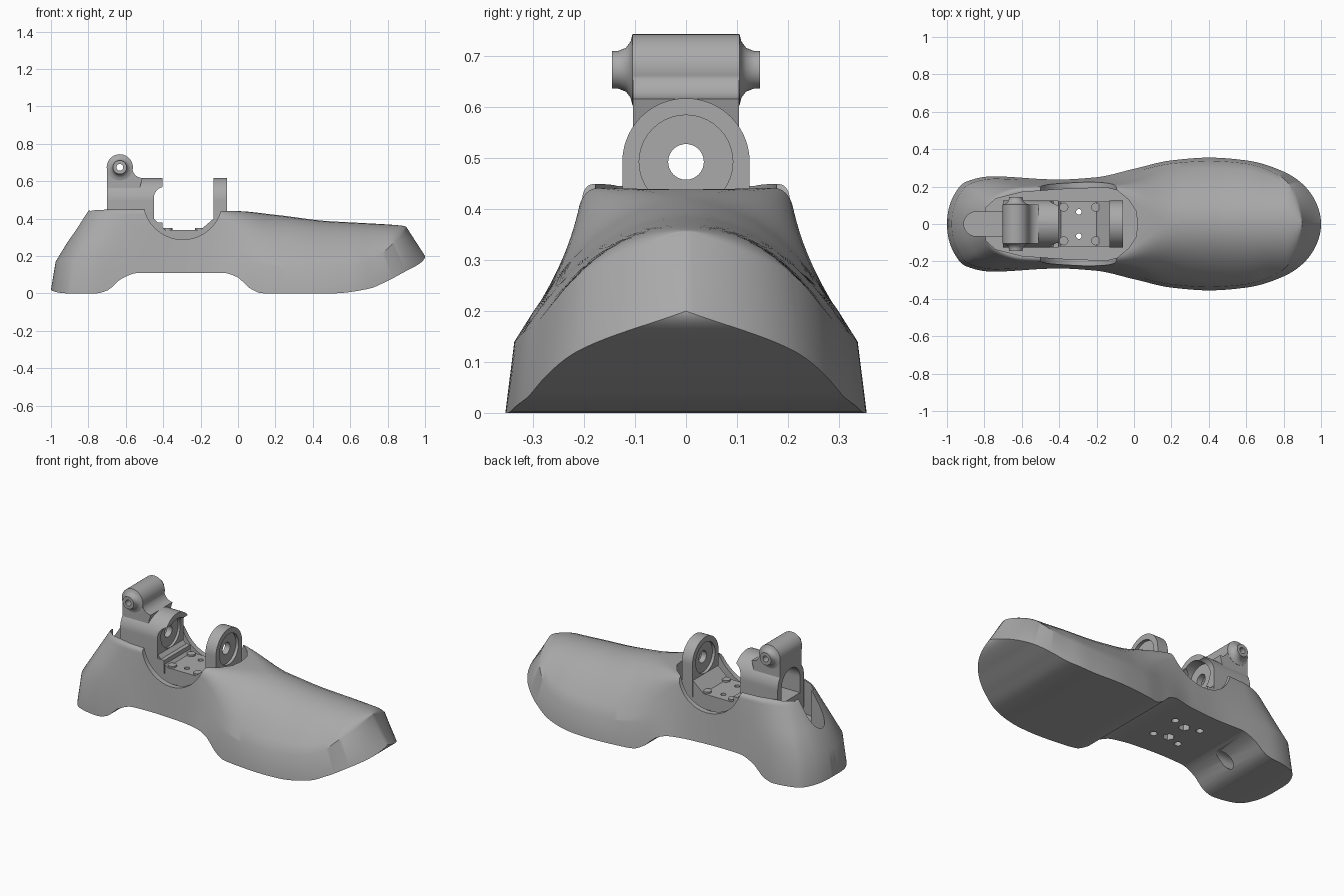
import bpy, bmesh, math
from mathutils import Matrix, Vector

cube = bpy.data.objects.get("Cube")
if cube:
    bpy.data.objects.remove(cube)

grey = bpy.data.materials.new("plain grey")
grey.use_nodes = True
COLOR = (0.4, 0.4, 0.4, 1)
grey.diffuse_color = COLOR
grey.node_tree.nodes["Principled BSDF"].inputs["Base Color"].default_value = COLOR


def finish(bm, name):
    bmesh.ops.remove_doubles(bm, verts=bm.verts, dist=0.0004)
    bmesh.ops.recalc_face_normals(bm, faces=bm.faces)
    mesh = bpy.data.meshes.new(name)
    bm.to_mesh(mesh)
    bm.free()
    mesh.materials.append(grey)
    ob = bpy.data.objects.new(name, mesh)
    bpy.context.collection.objects.link(ob)
    return ob


def prism(name, pts, axis, lo, hi):
    """Extrude a flat outline along an axis."""
    place = {"x": lambda a, b, h: (h, a, b), "y": lambda a, b, h: (a, h, b),
             "z": lambda a, b, h: (a, b, h)}[axis]
    bm = bmesh.new()
    face = bm.faces.new([bm.verts.new(place(a, b, lo)) for a, b in pts])
    new = bmesh.ops.extrude_face_region(bm, geom=[face])["geom"]
    move = Vector(place(0, 0, hi - lo))
    bmesh.ops.translate(bm, vec=move, verts=[g for g in new if isinstance(g, bmesh.types.BMVert)])
    return finish(bm, name)


def arc(ca, cb, r, start=0, end=360, n=40):
    full = end - start == 360
    steps = n if full else n + 1
    return [(ca + r * math.cos(math.radians(start + (end - start) * i / n)),
             cb + r * math.sin(math.radians(start + (end - start) * i / n))) for i in range(steps)]


def rod(name, axis, a, b, r, lo, hi, n=40):
    return prism(name, arc(a, b, r, n=n), axis, lo, hi)


def lathe_y(name, cx, cz, profile, n=40):
    """Revolve (radius, y) points around an axis along y."""
    bm = bmesh.new()
    rings = [[bm.verts.new((x, y, z)) for x, z in arc(cx, cz, r, n=n)] for r, y in profile]
    for p, q in zip(rings, rings[1:]):
        for i in range(n):
            bm.faces.new((p[i], p[(i + 1) % n], q[(i + 1) % n], q[i]))
    bm.faces.new(rings[0])
    bm.faces.new(rings[-1])
    return finish(bm, name)


def combine(ob, others, op="DIFFERENCE"):
    for other in others:
        mod = ob.modifiers.new("cut", "BOOLEAN")
        mod.operation, mod.object, mod.solver = op, other, "EXACT"
        bpy.context.view_layer.objects.active = ob
        bpy.ops.object.modifier_apply(modifier=mod.name)
        bpy.data.objects.remove(other)


def curve(table):
    """Smooth monotone curve through (x, value) points, rounded at both ends."""
    us = [math.acos(-x) for x, _ in table]
    vs = [v for _, v in table]
    s = [(vs[i + 1] - vs[i]) / (us[i + 1] - us[i]) for i in range(len(us) - 1)]
    m = [s[0]] + [2 * a * b / (a + b) if a * b > 0 else 0 for a, b in zip(s, s[1:])] + [s[-1]]

    def value(u):
        i = max(k for k in range(len(s)) if us[k] <= u + 1e-9)
        d = us[i + 1] - us[i]
        t = (u - us[i]) / d
        return ((1 + 2 * t) * (1 - t) ** 2 * vs[i] + t * (1 - t) ** 2 * d * m[i]
                + t * t * (3 - 2 * t) * vs[i + 1] + t * t * (t - 1) * d * m[i + 1])
    return value


# Foot shell: sections along its length, leaning at heel and toe
width = curve([(-1, 0), (-.97, .14), (-.9, .225), (-.75, .255), (-.4, .238), (-.2, .25), (0, .295),
               (.2, .34), (.4, .355), (.6, .34), (.8, .28), (.9, .215), (1, 0)])
sole = curve([(-1, .02), (-.9, 0), (-.76, 0), (-.7, .015), (-.62, .08), (-.53, .11), (-.08, .11),
              (0, .085), (.06, .03), (.13, 0), (.5, 0), (.7, .025), (.8, .067), (.9, .12), (1, .2)])
crease = curve([(-1, .17), (-.7, .19), (-.3, .22), (0, .16), (.4, .14), (.7, .17), (.8, .21), (.9, .275), (1, .355)])
ridge = curve([(-1, .44), (-.5, .45), (0, .44), (.2, .42), (.5, .385), (1, .355)])
corner = curve([(-1, 0), (-.97, .08), (-.85, .15), (-.6, .195), (-.3, .205), (0, .2), (.3, .19), (.7, .17), (1, 0)])
rounding = curve([(-1, .1), (-.15, .12), (.25, 1), (1, 1)])


def section(u):
    x = -math.cos(u)
    w, zb, zc, zt, v, r = (f(u) for f in (width, sole, crease, ridge, corner, rounding))
    toe = -.1 * max(0, (x - .5) / .5) ** 2
    heel = max(0, (-.6 - x) / .4)
    p, c, q = Vector((.95 * w, zc)), Vector((v, zt)), Vector((0, zt))
    a, b = c.lerp(p, r), c.lerp(q, r)
    upper = [p, p.lerp(a, .5)] + [a.lerp(c, i / 8).lerp(c.lerp(b, i / 8), i / 8) for i in range(9)] + [q]
    half = [(x, 0, zb), (x, w, zb)]
    for y, z in upper:
        f = (z - zc) / max(zt - zc, .001)
        half.append((x + toe + heel * (.025 + .165 * f), y, z))
    return half + [(x, -y, z) for x, y, z in half[-2:0:-1]]


bm = bmesh.new()
N = 110
rows = [[bm.verts.new(p) for p in section(math.pi * i / N)] for i in range(N + 1)]
for p, q in zip(rows, rows[1:]):
    for i in range(len(p)):
        j = (i + 1) % len(p)
        bm.faces.new((p[i], p[j], q[j], q[i]))
bmesh.ops.remove_doubles(bm, verts=bm.verts, dist=0.0004)
bmesh.ops.dissolve_degenerate(bm, dist=0.0004, edges=bm.edges)
shell = finish(bm, "foot_shell")

# Ankle opening, side scoops, heel slot and sole holes
rim = [(-.79, .09), (-.74, .135), (-.6, .17), (-.4, .185), (-.15, .195), (-.09, .18), (-.03, .13), (.01, .07), (.02, 0)]
rim += [(x, -y) for x, y in rim[-2::-1]]
slot = arc(-.845, 0, .065, 90, 270, 16) + [(-.7, -.065), (-.7, .065)]
scoop = arc(-.295, .5, .212, 180, 360, 32) + [(-.083, .7), (-.507, .7)]
cutters = [prism("opening", rim, "z", .25, .7), prism("heel_slot", slot, "z", .2, .7),
           prism("scoop", scoop, "y", -.5, .5), rod("heel_bore", "x", 0, .065, .036, -.78, -.5)]
for side in (-1, 1):
    cutters.append(rod("bolt_hole", "z", -.295, side * .065, .015, 0, .5, 20))
    cutters.append(rod("bolt_recess", "z", -.295, side * .065, .032, 0, .17, 6))
    for x in (-.38, -.21):
        cutters.append(rod("screw_hole", "z", x, side * .09, .02, 0, .18, 20))
combine(shell, cutters)

# Bracket base with chamfered ends
base = prism("bracket_base", [(-.7, .24), (-.06, .24), (-.06, .4), (-.13, .4), (-.2, .34), (-.39, .34), (-.45, .4), (-.7, .4)],
             "y", -.12, .12)
combine(base, [rod("base_hole", "z", -.295, s * .065, .015, .2, .5, 20) for s in (-1, 1)])
for side in (-1, 1):
    for x in (-.375, -.205):
        rod("screw_head", "z", x, side * .09, .024, .33, .35, 24)

# Front ear of the bracket
AXIS_Z = .493
arch = arc(0, AXIS_Z, .125, 0, 180, 36) + [(-.125, .3), (.125, .3)]
ear = prism("front_ear", arch, "x", -.13, -.06)
combine(ear, [rod("recess", "x", 0, AXIS_Z, .092, -.078, 0), rod("recess", "x", 0, AXIS_Z, .092, -.2, -.112),
              rod("pivot_hole", "x", 0, AXIS_Z, .035, -.2, 0)])

# Rear block with a top barrel, hollowed from behind
rear = prism("rear_block", arch, "x", -.7, -.405)
relief = arc(-.39, .51, .06, 90, 180, 12) + [(-.45, .38), (-.3, .38), (-.3, .57)]
neck = [(-.7, .45), (-.56, .45)] + arc(-.51, .672, .055, 270, 180, 10) + [(-.6, .7), (-.7, .68)]
combine(rear, [prism("neck", neck, "y", -.104, .104)], "UNION")
barrel = [(.037, -.145), (.037, -.133), (.043, -.118), (.055, -.109), (.07, -.105)]
barrel += [(r, -y) for r, y in reversed(barrel)]
combine(rear, [lathe_y("barrel", -.632, .674, barrel)], "UNION")
hollow = arc(0, AXIS_Z, .088, 0, 180, 24) + [(-.088, .4), (.088, .4)]
combine(rear, [prism("relief", relief, "y", -.3, .3), prism("hollow", hollow, "x", -.8, -.5),
               rod("pivot_hole", "x", 0, AXIS_Z, .035, -.8, -.3), rod("recess", "x", 0, AXIS_Z, .092, -.465, -.3),
               rod("barrel_hole", "y", -.632, .674, .018, -.3, .3, 24)])

# Smooth shading with sharp edges kept
for ob in bpy.context.scene.objects:
    ob.select_set(ob.type == "MESH")
bpy.context.view_layer.objects.active = shell
bpy.ops.object.shade_smooth_by_angle(angle=math.radians(32))
